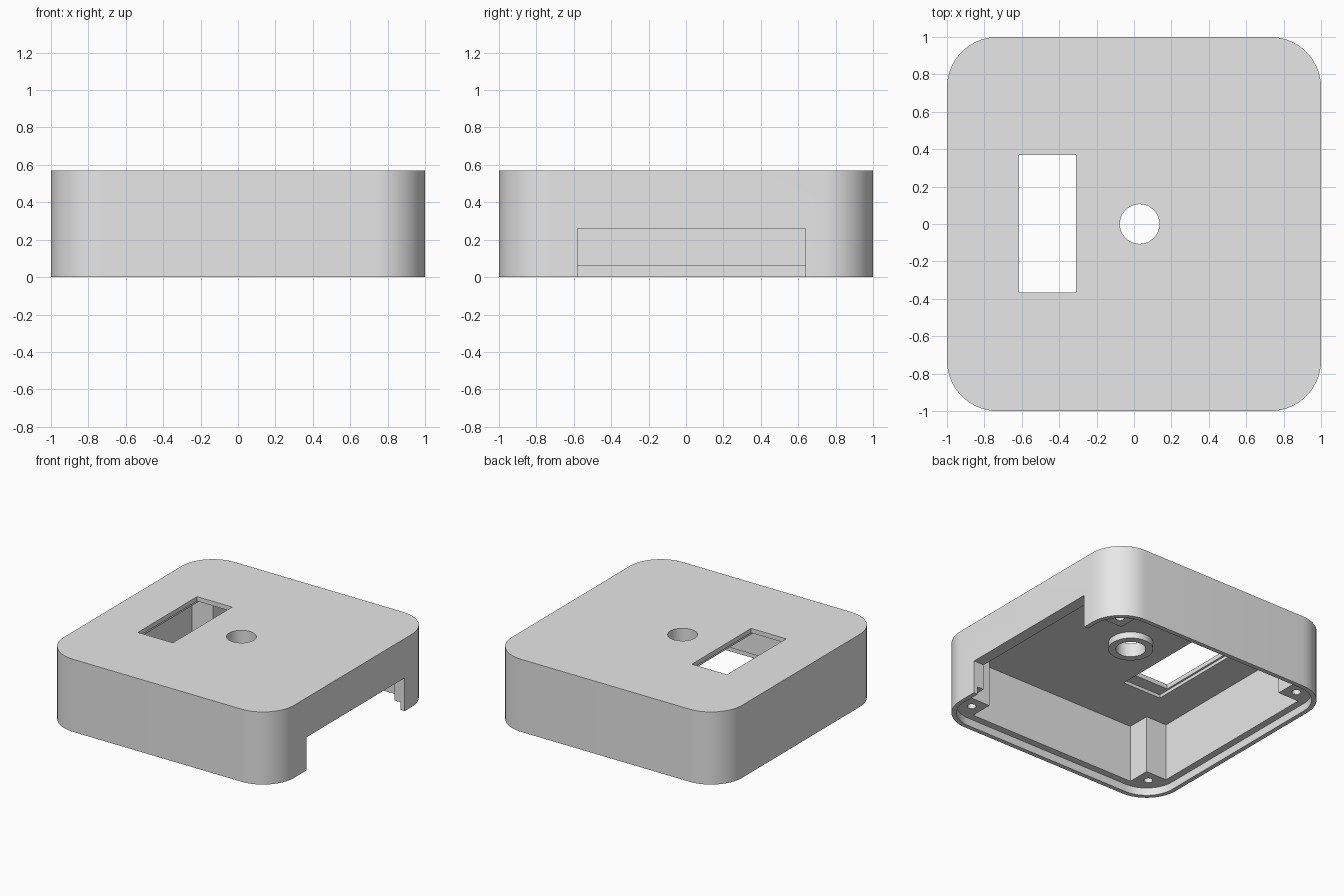
import bpy, bmesh
from math import pi, cos, sin

cube = bpy.data.objects.get("Cube")
if cube:
    bpy.data.objects.remove(cube, do_unlink=True)

grey = bpy.data.materials.new("light grey plastic")
grey.use_nodes = True
colour = (0.8, 0.8, 0.8, 1)
grey.diffuse_color = colour
grey.node_tree.nodes["Principled BSDF"].inputs["Base Color"].default_value = colour


def prism(name, outline, z0, z1):
    """Closed solid made by raising a flat outline from z0 to z1."""
    bm = bmesh.new()
    base = bm.faces.new([bm.verts.new((x, y, z0)) for x, y in outline])
    up = bmesh.ops.extrude_face_region(bm, geom=[base])["geom"]
    top = [v for v in up if isinstance(v, bmesh.types.BMVert)]
    bmesh.ops.translate(bm, verts=top, vec=(0, 0, z1 - z0))
    bmesh.ops.recalc_face_normals(bm, faces=bm.faces[:])
    mesh = bpy.data.meshes.new(name)
    bm.to_mesh(mesh)
    bm.free()
    mesh.materials.append(grey)
    ob = bpy.data.objects.new(name, mesh)
    bpy.context.collection.objects.link(ob)
    return ob


def rounded_square(half, radius, steps=16):
    pts = []
    for quarter, (sx, sy) in enumerate(((1, 1), (-1, 1), (-1, -1), (1, -1))):
        c = half - radius
        for i in range(steps + 1):
            a = (quarter + i / steps) * pi / 2
            pts.append((sx * c + radius * cos(a), sy * c + radius * sin(a)))
    return pts


def rectangle(x0, x1, y0, y1):
    return [(x0, y0), (x1, y0), (x1, y1), (x0, y1)]


def circle(x, y, r, n):
    return [(x + r * cos(2 * pi * i / n), y + r * sin(2 * pi * i / n)) for i in range(n)]


def combine(body, tool, operation="DIFFERENCE"):
    mod = body.modifiers.new("combine", "BOOLEAN")
    mod.operation = operation
    mod.solver = "EXACT"
    mod.object = tool
    bpy.ops.object.select_all(action="DESELECT")
    bpy.context.view_layer.objects.active = body
    body.select_set(True)
    bpy.ops.object.modifier_apply(modifier=mod.name)
    bpy.data.objects.remove(tool, do_unlink=True)


HEIGHT, CEILING, LIP = 0.57, 0.51, 0.06
WALL, POST = 0.91, 0.73

# Outer shell with a stepped lip round the open underside
shell = prism("enclosure_lid", rounded_square(1, 0.27), 0, HEIGHT)
combine(shell, prism("lip_cutter", rounded_square(0.965, 0.235), -0.1, LIP))

# Cross-shaped cavity, which leaves a square post in each corner
cross = []
for sx, sy in ((1, 1), (-1, 1), (-1, -1), (1, -1)):
    corner = [(sx * WALL, sy * POST), (sx * POST, sy * POST), (sx * POST, sy * WALL)]
    cross += corner if sx == sy else corner[::-1]
combine(shell, prism("cavity_cutter", cross, -0.05, CEILING))

# Collar under the round hole
combine(shell, prism("hole_collar", circle(0.03, 0, 0.16, 48), 0.46, 0.54), "UNION")
combine(shell, prism("hole_cutter", circle(0.03, 0, 0.106, 48), 0.3, 0.7))

# Window slot with a shallow pocket beneath it
combine(shell, prism("pocket_cutter", rectangle(-0.63, -0.295, -0.465, 0.465), 0.4, 0.535))
combine(shell, prism("slot_cutter", rectangle(-0.615, -0.31, -0.365, 0.37), 0.3, 0.7))

# Opening in the side wall
combine(shell, prism("side_cutter", rectangle(0.85, 1.1, -0.58, 0.64), -0.15, 0.26))

# Screw holes in the posts
for sx in (-1, 1):
    for sy in (-1, 1):
        combine(shell, prism("screw_cutter", circle(sx * 0.82, sy * 0.82, 0.032, 24), -0.12, 0.36))

bpy.ops.object.shade_smooth_by_angle(angle=pi / 6)
